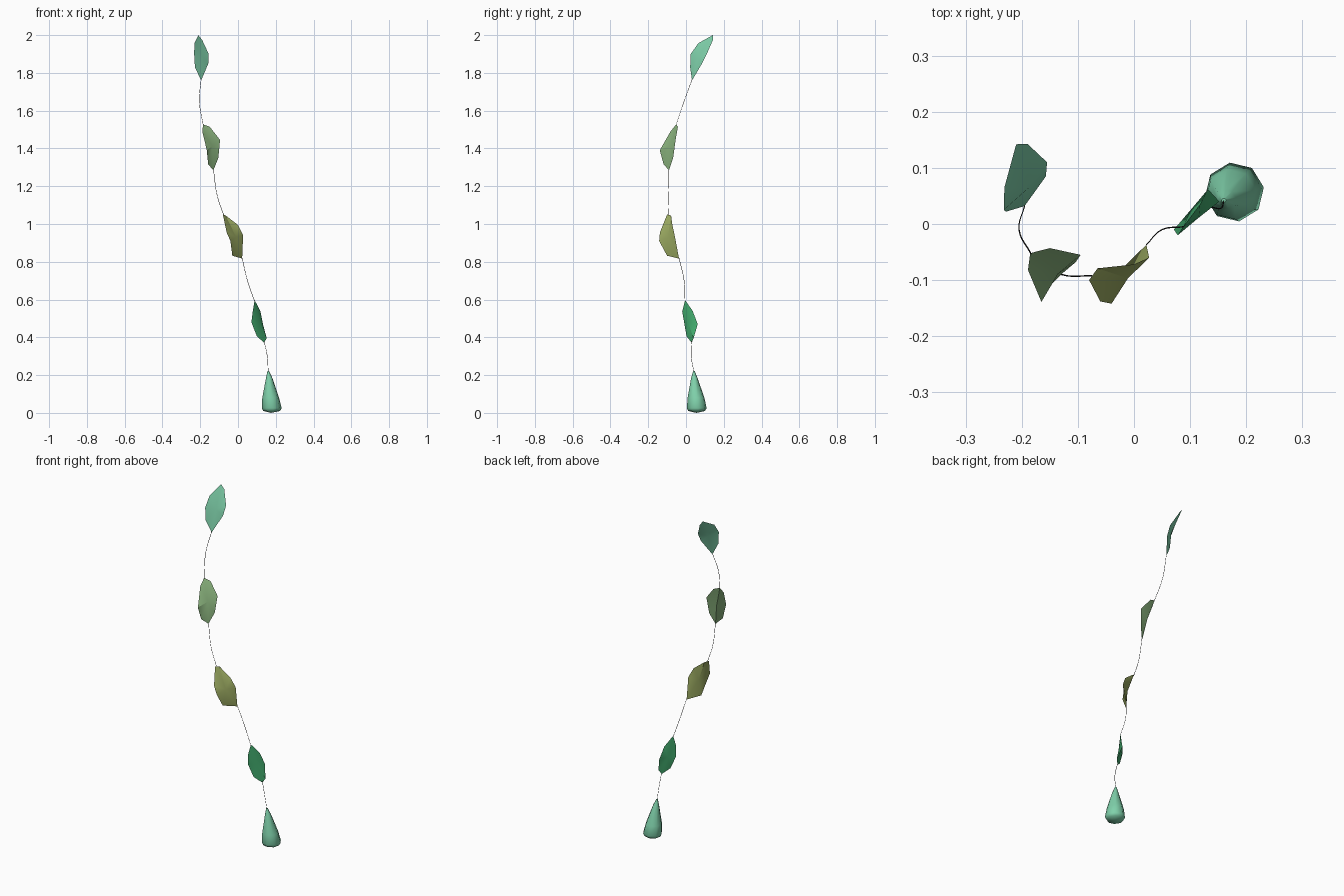
import bpy, bmesh, math
from mathutils import Vector

if "Cube" in bpy.data.objects:
    bpy.data.objects.remove(bpy.data.objects["Cube"])


def material(name, rgb):
    m = bpy.data.materials.new(name)
    m.diffuse_color = [((c + 0.055) / 1.055) ** 2.4 for c in rgb] + [1]
    m.use_nodes = True
    m.node_tree.nodes["Principled BSDF"].inputs["Base Color"].default_value = m.diffuse_color
    return m


MINT = material("mint", (0.50, 0.82, 0.67))
GREEN = material("green", (0.26, 0.67, 0.43))
OLIVE = material("olive", (0.62, 0.68, 0.39))
SAGE = material("sage", (0.54, 0.70, 0.49))
GREY = material("dark_grey", (0.20, 0.20, 0.20))


def finish(name, bm, mat, smooth=60):
    bmesh.ops.recalc_face_normals(bm, faces=bm.faces)
    me = bpy.data.meshes.new(name)
    bm.to_mesh(me)
    bm.free()
    ob = bpy.data.objects.new(name, me)
    bpy.context.collection.objects.link(ob)
    me.materials.append(mat)
    bpy.ops.object.select_all(action='DESELECT')
    ob.select_set(True)
    bpy.context.view_layer.objects.active = ob
    bpy.ops.object.shade_smooth_by_angle(angle=math.radians(smooth))
    return ob


def leaf(name, mat, centre, outline, bulge):
    """Slim closed leaf: outline joined to a fold point on each side."""
    bm = bmesh.new()
    ring = [bm.verts.new(p) for p in outline]
    pts = [Vector(p) for p in outline]
    normal = sum((a.cross(b) for a, b in zip(pts, pts[1:] + pts[:1])), Vector())
    for side in (bulge, -bulge):
        c = bm.verts.new(Vector(centre) + normal.normalized() * side)
        for a, b in zip(ring, ring[1:] + ring[:1]):
            bm.faces.new((c, a, b))
    finish(name, bm, mat, 35)


def wire(name, pts):
    """Very thin thread between two leaves."""
    cu = bpy.data.curves.new(name, 'CURVE')
    cu.dimensions = '3D'
    cu.bevel_depth = 0.0012
    cu.bevel_resolution = 0
    cu.resolution_u = 5
    cu.use_fill_caps = True
    sp = cu.splines.new('BEZIER')
    sp.bezier_points.add(len(pts) - 1)
    for bp, p in zip(sp.bezier_points, pts):
        bp.co = p
        bp.handle_left_type = bp.handle_right_type = 'AUTO'
    cu.materials.append(GREY)
    bpy.context.collection.objects.link(bpy.data.objects.new(name, cu))


# Leaves, outlines run from the lower tip up the right side and down the left
leaf("top_leaf", MINT, (-0.192, 0.068, 1.885), [
    (-0.195, 0.032, 1.76), (-0.157, 0.085, 1.85), (-0.155, 0.11, 1.90),
    (-0.19, 0.143, 1.975), (-0.21, 0.142, 2.0), (-0.231, 0.065, 1.957),
    (-0.232, 0.025, 1.90), (-0.228, 0.022, 1.83)], 0.006)
leaf("sage_leaf", SAGE, (-0.143, -0.08, 1.41), [
    (-0.130, -0.09, 1.285), (-0.104, -0.068, 1.35), (-0.095, -0.055, 1.445),
    (-0.15, -0.043, 1.515), (-0.185, -0.052, 1.527), (-0.189, -0.082, 1.49),
    (-0.165, -0.139, 1.39), (-0.158, -0.118, 1.315)], 0.012)
leaf("olive_leaf", OLIVE, (-0.018, -0.09, 0.93), [
    (0.022, -0.037, 0.817), (0.027, -0.06, 0.94), (0.0, -0.072, 0.995),
    (-0.065, -0.079, 1.045), (-0.08, -0.10, 1.05), (-0.06, -0.138, 0.955),
    (-0.04, -0.142, 0.91), (-0.03, -0.10, 0.832)], 0.010)
leaf("green_leaf", GREEN, (0.108, 0.018, 0.48), [
    (0.138, 0.03, 0.372), (0.152, 0.04, 0.395), (0.132, 0.062, 0.47),
    (0.118, 0.035, 0.54), (0.088, -0.005, 0.597), (0.078, -0.02, 0.535),
    (0.071, -0.01, 0.48), (0.10, 0.003, 0.405)], 0.010)

# Bottom drop: rolled-up leaf forming a closed octagonal cone
bm = bmesh.new()
rings = []
for x, y, z, r in ((0.16, 0.042, 0.222, 0.004), (0.165, 0.044, 0.185, 0.017),
                   (0.173, 0.053, 0.08, 0.045), (0.179, 0.057, 0.025, 0.053),
                   (0.178, 0.056, 0.010, 0.045)):
    rings.append([])
    for i in range(8):
        a = math.tau * (i + 0.2) / 8
        rings[-1].append(bm.verts.new((x + r * math.cos(a), y + r * math.sin(a), z)))
for lo, hi in zip(rings[1:], rings):
    for i in range(8):
        j = (i + 1) % 8
        bm.faces.new((lo[i], lo[j], hi[j], hi[i]))
bm.faces.new(rings[0])
low = bm.verts.new((0.175, 0.055, 0.0))
for i in range(8):
    bm.faces.new((low, rings[-1][(i + 1) % 8], rings[-1][i]))
finish("bottom_drop", bm, MINT, 60)

# Threads
wire("lower_thread", [(0.16, 0.042, 0.215), (0.155, 0.028, 0.30), (0.138, 0.03, 0.38)])
wire("middle_thread", [(0.088, -0.005, 0.59), (0.05, -0.01, 0.70), (0.022, -0.037, 0.82)])
wire("upper_thread", [(-0.075, -0.092, 1.045), (-0.11, -0.093, 1.15), (-0.13, -0.09, 1.29)])
wire("top_thread", [(-0.183, -0.054, 1.52), (-0.205, -0.01, 1.65), (-0.195, 0.032, 1.765)])
